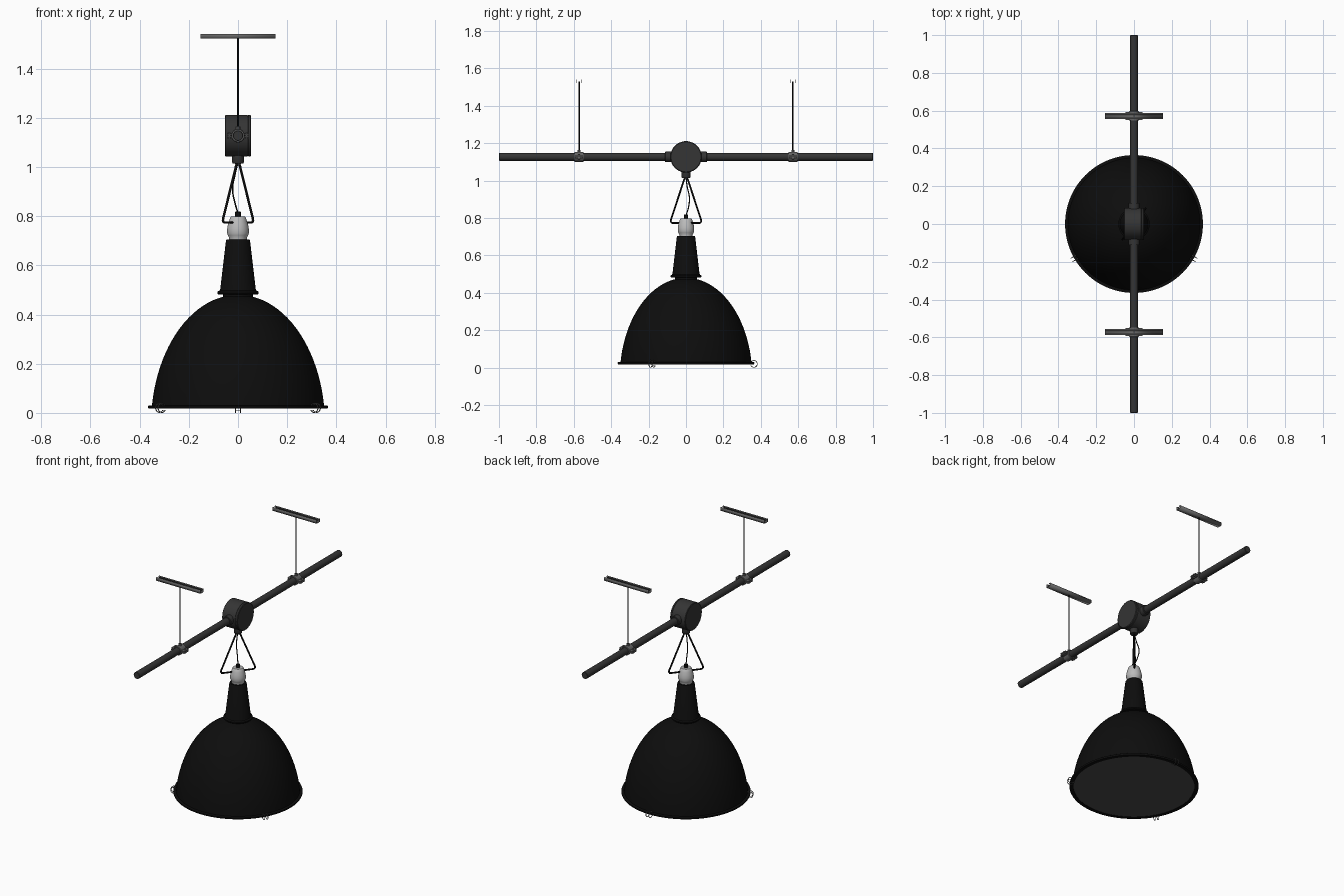
import bpy, bmesh
from math import sin, cos, pi, radians, sqrt
from mathutils import Matrix, Vector

if "Cube" in bpy.data.objects:
    bpy.data.objects.remove(bpy.data.objects["Cube"])


def material(name, v):
    m = bpy.data.materials.new(name)
    m.diffuse_color = (v, v, v, 1)
    m.use_nodes = True
    m.node_tree.nodes["Principled BSDF"].inputs["Base Color"].default_value = m.diffuse_color
    return m


BLACK = material("black_enamel", 0.004)
DARK = material("dark_metal", 0.035)
STEEL = material("steel", 0.13)
PALE = material("porcelain", 0.5)
GLASS = material("cover_glass", 0.07)


def finish(name, bm, mat, loc=(0, 0, 0), rot=(0, 0, 0), angle=35):
    bmesh.ops.remove_doubles(bm, verts=bm.verts, dist=1e-5)
    bmesh.ops.recalc_face_normals(bm, faces=bm.faces)
    me = bpy.data.meshes.new(name)
    bm.to_mesh(me)
    bm.free()
    me.materials.append(mat)
    me.shade_smooth()
    me.set_sharp_from_angle(angle=radians(angle))
    ob = bpy.data.objects.new(name, me)
    ob.location, ob.rotation_euler = loc, rot
    bpy.context.collection.objects.link(ob)
    return ob


def lathe(name, profile, mat, seg=48, **kw):
    """Revolve (radius, height) points around local z."""
    bm = bmesh.new()
    vs = [bm.verts.new((r, 0, z)) for r, z in profile]
    es = [bm.edges.new(p) for p in zip(vs, vs[1:])]
    bmesh.ops.spin(bm, geom=vs + es, cent=(0, 0, 0), axis=(0, 0, 1),
                   angle=2 * pi, steps=seg, use_duplicate=False)
    return finish(name, bm, mat, **kw)


def cyl(name, r, z0, z1, mat, seg=32, bev=0.002, **kw):
    return lathe(name, [(0, z0), (r - bev, z0), (r, z0 + bev), (r, z1 - bev),
                        (r - bev, z1), (0, z1)], mat, seg, **kw)


def box(name, size, loc, mat):
    bm = bmesh.new()
    bmesh.ops.create_cube(bm, size=1, matrix=Matrix.Diagonal((*size, 1)))
    return finish(name, bm, mat, loc=loc)


def wire(name, pts, r, mat, cyclic=False, smooth=False):
    cu = bpy.data.curves.new(name, 'CURVE')
    cu.dimensions = '3D'
    cu.bevel_depth, cu.bevel_resolution, cu.use_fill_caps = r, 3, True
    if smooth:
        sp = cu.splines.new('BEZIER')
        sp.bezier_points.add(len(pts) - 1)
        for b, p in zip(sp.bezier_points, pts):
            b.co = p
            b.handle_left_type = b.handle_right_type = 'AUTO'
    else:
        sp = cu.splines.new('POLY')
        sp.points.add(len(pts) - 1)
        for b, p in zip(sp.points, pts):
            b.co = (*p, 1)
    sp.use_cyclic_u = cyclic
    cu.materials.append(mat)
    ob = bpy.data.objects.new(name, cu)
    bpy.context.collection.objects.link(ob)
    return ob


# bell shade: elliptical shell with a flat flange at the mouth
def bell(a, h, zs):
    return [(a * sqrt(1 - ((z + 0.05) / h) ** 2), z) for z in zs]


zs = [0.03 + 0.444 * sin(i / 22 * pi / 2) for i in range(23)]
outer = bell(0.354, 0.53, zs)
inner = bell(0.346, 0.522, [z * 0.985 for z in reversed(zs)])
lathe("bell_shade", [(0.342, 0.018), (0.363, 0.018), (0.365, 0.021), (0.365, 0.028),
                     (0.362, 0.03)] + outer + [(0, 0.478), (0, 0.468)] + inner
      + [(0.342, 0.018)], BLACK, 72)
cyl("cover_glass", 0.345, 0.02, 0.025, GLASS, 72, 0.001)

# tapered neck with bottom lip
lathe("neck", [(0, 0.465), (0.06, 0.465), (0.06, 0.482), (0.08, 0.482), (0.083, 0.485),
               (0.083, 0.492), (0.08, 0.495), (0.075, 0.497), (0.072, 0.505),
               (0.049, 0.7), (0.046, 0.705), (0, 0.705)], BLACK)

# porcelain cap and cable gland
lathe("lamp_cap", [(0, 0.7), (0.036, 0.7), (0.036, 0.712), (0.041, 0.722), (0.044, 0.73),
                   (0.044, 0.748), (0.041, 0.765), (0.036, 0.782), (0.031, 0.795),
                   (0.028, 0.798), (0, 0.798)], PALE, angle=45)
cyl("cable_gland", 0.012, 0.79, 0.818, BLACK, 16)

# triangular hanging loop with rounded corners, turned in plan
d = Vector((0.6, 0.8, 0))
up = Vector((0, 0, 1))
side = [(0.008, 1.014), (0.013, 1.004), (0.1, 0.792), (0.102, 0.783),
        (0.098, 0.776), (0.09, 0.774)]
loop = [(0, 1.017)] + side + [(-s, z) for s, z in reversed(side)]
wire("hanging_loop", [d * s + up * z for s, z in loop], 0.005, BLACK, cyclic=True)
wire("power_cable", [(0, 0, 1.02), (-0.012, 0.006, 0.97), (-0.022, 0.018, 0.91),
                     (-0.014, 0.014, 0.86), (0, 0, 0.812)], 0.003, BLACK, smooth=True)

# three wire clips round the shade flange
for k in range(3):
    a = radians(90 + 120 * k)
    rad, tan = Vector((cos(a), sin(a), 0)), Vector((-sin(a), cos(a), 0))

    def arc(off, order):
        return [rad * (0.363 + 0.018 * cos(t)) + tan * off + up * (0.02 + 0.018 * sin(t))
                for t in (radians(150 - 300 * i / 20) for i in order)]
    wire(f"rim_clip_{k + 1}", arc(-0.01, range(21)) + arc(0.01, range(20, -1, -1)),
         0.002, STEEL, cyclic=True)

# pipe, junction box and collars
ZP = 1.127
AY = (pi / 2, 0, 0)
cyl("pipe", 0.021, -1, 1, DARK, loc=(0, 0, ZP), rot=AY)
lathe("junction_box", [(0, -0.053), (0.08, -0.053), (0.084, -0.05), (0.084, 0.038),
                       (0.082, 0.039), (0.082, 0.041), (0.084, 0.042), (0.084, 0.05),
                       (0.08, 0.053), (0, 0.053)], DARK, 56,
      loc=(0, 0, ZP), rot=(0, pi / 2, 0))
cyl("box_side_collars", 0.028, -0.112, 0.112, DARK, loc=(0, 0, ZP), rot=AY)
lathe("box_bottom_collar", [(0, 1.005), (0.008, 1.005), (0.012, 1.015), (0.022, 1.015),
                            (0.024, 1.018), (0.024, 1.05), (0, 1.05)], DARK)

# hangers: pipe clamp, threaded rod and ceiling channel on each side
for n, s in (("front", -1), ("back", 1)):
    y = s * 0.572
    lathe(n + "_clamp_ring", [(0.0205, -0.025), (0.025, -0.025), (0.027, -0.023),
                              (0.027, 0.023), (0.025, 0.025), (0.0205, 0.025),
                              (0.0205, -0.025)], STEEL, loc=(0, y, ZP), rot=AY)
    for m, e in (("left", -1), ("right", 1)):
        for lv, dz in (("upper", 0.005), ("lower", -0.005)):
            box(f"{n}_{m}_{lv}_clamp_ear", (0.022, 0.044, 0.006),
                (e * 0.034, y, ZP + dz), STEEL)
        cyl(f"{n}_{m}_clamp_bolt", 0.006, -0.014, 0.014, STEEL, 6, 0.001,
            loc=(e * 0.036, y, ZP))
    cyl(n + "_rod_nut", 0.01, 1.15, 1.164, STEEL, 6, 0.001, loc=(0, y, 0))
    cyl(n + "_rod", 0.004, 1.15, 1.53, BLACK, 12, 0.001, loc=(0, y, 0))

    # open channel with inward lips, extruded along x
    half = [(0.015, 1.522), (0.015, 1.54), (0.008, 1.54), (0.008, 1.535)]
    prof = [(-w, z) for w, z in reversed(half)] + half
    bm = bmesh.new()
    vs = [bm.verts.new((-0.153, w, z)) for w, z in prof]
    es = [bm.edges.new(p) for p in zip(vs, vs[1:])]
    ext = bmesh.ops.extrude_edge_only(bm, edges=es)["geom"]
    bmesh.ops.translate(bm, vec=(0.306, 0, 0),
                        verts=[g for g in ext if isinstance(g, bmesh.types.BMVert)])
    ch = finish(n + "_ceiling_channel", bm, STEEL, loc=(0, y, 0))
    mod = ch.modifiers.new("wall", 'SOLIDIFY')
    mod.thickness, mod.offset = 0.002, 0
